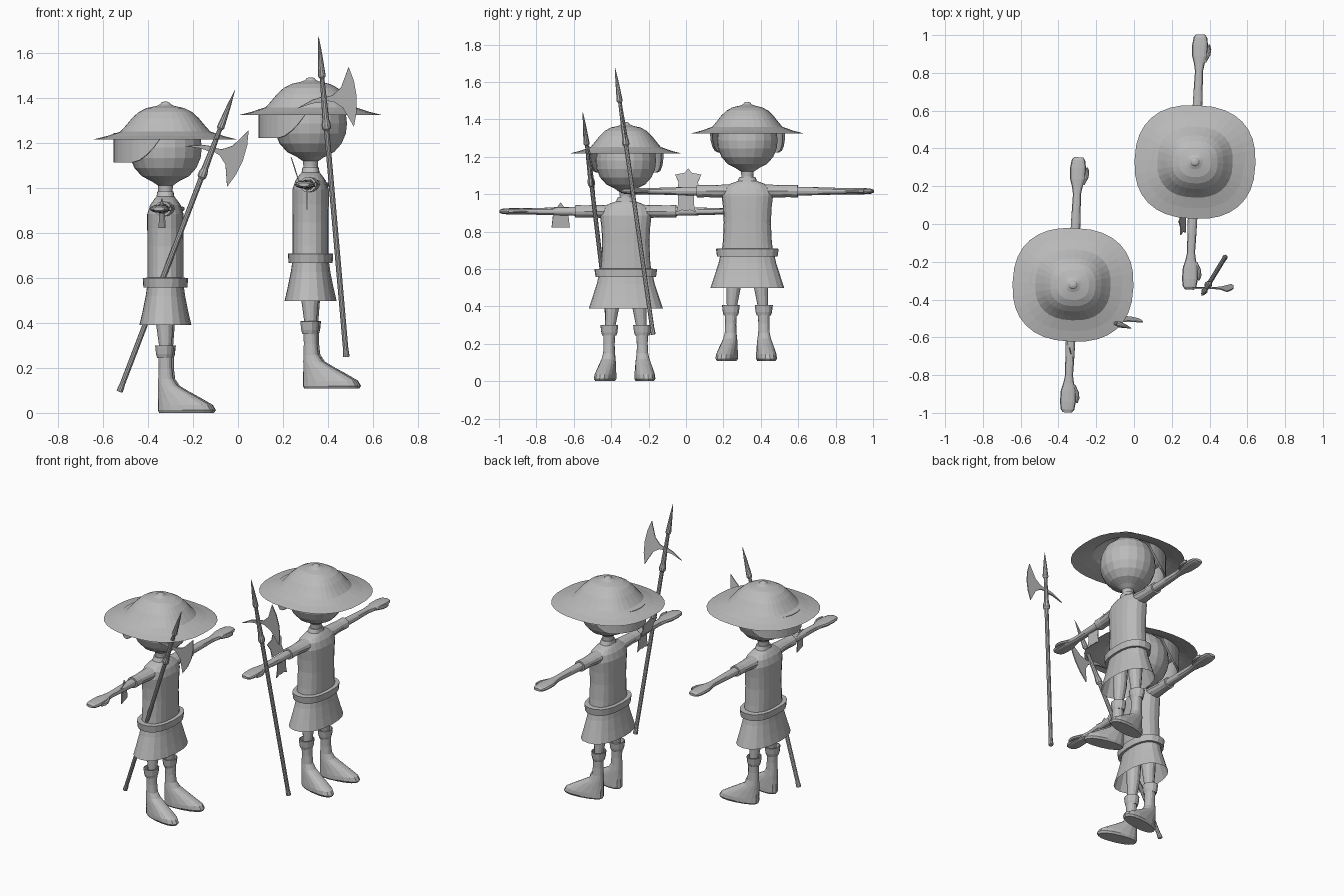
import bpy, bmesh, math
from mathutils import Vector, Matrix

if "Cube" in bpy.data.objects:
    bpy.data.objects.remove(bpy.data.objects["Cube"])

grey = bpy.data.materials.new("plain_grey")
grey.diffuse_color = (0.5, 0.5, 0.5, 1)
grey.use_nodes = True
grey.node_tree.nodes["Principled BSDF"].inputs["Base Color"].default_value = grey.diffuse_color


def make(name, bm, M, smooth=True, thick=0):
    bmesh.ops.recalc_face_normals(bm, faces=bm.faces)
    me = bpy.data.meshes.new(name)
    bm.to_mesh(me)
    bm.free()
    for f in me.polygons:
        f.use_smooth = False
    me.materials.append(grey)
    ob = bpy.data.objects.new(name, me)
    bpy.context.collection.objects.link(ob)
    ob.matrix_world = M
    if thick:
        mod = ob.modifiers.new("thickness", 'SOLIDIFY')
        mod.thickness = thick
        mod.offset = 0
    return ob


def loft(name, rings, M, axis='z', n=16, p=2.0, caps=(True, True), thick=0):
    """Skin superellipse rings (x, y, z, half width a, half width b)."""
    bm = bmesh.new()
    loops = []
    for x, y, z, a, b in rings:
        loop = []
        for i in range(n):
            t = 2 * math.pi * i / n
            c, s = math.cos(t), math.sin(t)
            u = a * math.copysign(abs(c) ** (2 / p), c)
            v = b * math.copysign(abs(s) ** (2 / p), s)
            off = Vector((u, v, 0)) if axis == 'z' else Vector((u, 0, v))
            loop.append(bm.verts.new(Vector((x, y, z)) + off))
        loops.append(loop)
    for l0, l1 in zip(loops, loops[1:]):
        for i in range(n):
            j = (i + 1) % n
            bm.faces.new((l0[i], l0[j], l1[j], l1[i]))
    if caps[0]:
        bm.faces.new(loops[0])
    if caps[1]:
        bm.faces.new(loops[-1])
    return make(name, bm, M, thick=thick)


def lathe(name, prof, M, n=16, p=2.0, ky=1.0, **kw):
    return loft(name, [(0, 0, z, r, r * ky) for r, z in prof], M, n=n, p=p, **kw)


def plate(name, pts, M, t=0.006):
    """Flat outline in local x/z, extruded along y."""
    bm = bmesh.new()
    f = bm.faces.new([bm.verts.new((x, -t / 2, z)) for x, z in pts])
    g = bmesh.ops.extrude_face_region(bm, geom=[f])["geom"]
    bmesh.ops.translate(bm, vec=(0, t, 0), verts=[v for v in g if isinstance(v, bmesh.types.BMVert)])
    return make(name, bm, M)


def figure(M):
    # wide hat with small knob
    lathe("hat", [(.32, 1.217), (.26, 1.232), (.20, 1.252), (.175, 1.28), (.15, 1.31),
                  (.12, 1.338), (.085, 1.356), (.04, 1.366), (.024, 1.373),
                  (.018, 1.381), (.008, 1.385)], M, n=32, p=2.4, ky=.94, caps=(False, True))
    # head and neck
    lathe("head", [(.036, .95), (.032, .99), (.034, 1.012), (.06, 1.03), (.105, 1.053),
                   (.138, 1.09), (.157, 1.135), (.162, 1.18), (.157, 1.225),
                   (.13, 1.285), (.08, 1.33), (.02, 1.345)], M, n=20)
    # hair wrapped around the back of the head
    bm = bmesh.new()
    prev = None
    for i in range(21):
        t = math.pi / 2 + math.pi * i / 20
        k = max(0, abs(t - math.pi) - .95) / (math.pi / 2 - .95)
        x, y = .215 * math.cos(t) - .01, .195 * math.sin(t)
        cur = [bm.verts.new((x, y, 1.245)), bm.verts.new((x, y, 1.115 + .11 * k ** 1.8))]
        if prev:
            bm.faces.new((prev[0], prev[1], cur[1], cur[0]))
        prev = cur
    make("hair", bm, M, thick=.012)
    # tunic, belt and skirt
    loft("tunic", [(0, 0, z, a, b) for z, a, b in [
        (.56, .08, .14), (.64, .08, .131), (.74, .08, .126), (.82, .081, .13),
        (.885, .081, .138), (.925, .068, .128), (.948, .052, .09),
        (.962, .04, .052), (.985, .036, .042)]], M, n=20, p=2.4)
    loft("belt", [(0, 0, z, a, b) for z, a, b in [
        (.56, .08, .13), (.558, .098, .162), (.6, .101, .168), (.602, .08, .13)]],
        M, n=20, p=2.4, caps=(False, False))
    loft("skirt", [(0, 0, z, a, b) for z, a, b in [
        (.575, .08, .143), (.52, .088, .155), (.45, .102, .178), (.39, .116, .198)]],
        M, n=20, p=2.3, caps=(True, False))
    for s in (-1, 1):
        # sleeve, arm with flat hand, thumb
        loft("sleeve", [(0, s * y, .908, a, b) for y, a, b in [
            (.08, .05, .036), (.15, .042, .034), (.22, .036, .032), (.27, .037, .034)]],
            M, axis='y', n=12)
        loft("arm", [(0, s * y, .908, a, b) for y, a, b in [
            (.25, .026, .024), (.38, .024, .021), (.48, .021, .018), (.52, .028, .017),
            (.56, .04, .018), (.62, .042, .017), (.66, .036, .014), (.676, .024, .008)]],
            M, axis='y', n=12, p=2.3)
        loft("thumb", [(x, s * y, .908, a, .010) for x, y, a in [
            (.025, .53, .012), (.045, .57, .012), (.05, .60, .010), (.048, .625, .004)]],
            M, axis='y', n=8)
        # leg, boot and flared cuff
        loft("leg", [(x, s * y, z, r, r) for x, y, z, r in [
            (0, .07, .57, .048), (0, .073, .40, .039), (.003, .082, .30, .028),
            (.006, .086, .18, .026)]], M, n=12)
        L = M @ Matrix.Translation((0, s * .088, 0)) @ Matrix.Rotation(s * math.radians(11), 4, 'Z')
        loft("boot", [(x, 0, z, a, b) for x, z, a, b in [
            (.095, 0, .120, .044), (.096, .012, .127, .052), (.09, .035, .120, .051),
            (.064, .065, .094, .046), (.037, .095, .066, .041), (.016, .12, .045, .036),
            (.006, .15, .034, .031), (.004, .20, .030, .029), (.003, .26, .031, .031)]],
            L, n=16, p=2.3)
        loft("boot_cuff", [(0, 0, z, r, r * 1.15) for z, r in [(.245, .031), (.262, .036), (.3, .040)]],
             L, n=12, caps=(False, False), thick=.006)


# halberd pole profile (radius, distance from foot) and blade outlines
POLE = [(.014, 0), (.014, .02), (.012, .03), (.012, 1.02), (.02, 1.03), (.02, 1.05), (.015, 1.07),
        (.010, 1.255), (.017, 1.265), (.015, 1.29), (.009, 1.37), (.001, 1.445)]
HALF = [(.005, .008), (.04, .014), (.08, .045), (.122, .135), (.14, .07)]
BLADE = HALF + [(.146, 0)] + [(x, -z) for x, z in reversed(HALF)]
SPIKE = [(-.005, .012), (-.05, .002), (-.12, -.03), (-.05, -.014), (-.005, -.014)]


def halberd(foot, tip, side):
    foot, tip = Vector(foot), Vector(tip)
    a = (tip - foot).normalized()
    d = Vector(side)
    d = (d - a * d.dot(a)).normalized()
    M = Matrix((d, a.cross(d), a)).transposed().to_4x4()
    M.translation = foot
    lathe("halberd_pole", POLE, M, n=10)
    H = M @ Matrix.Translation((0, 0, 1.162))
    plate("halberd_blade", BLADE, H)
    plate("halberd_spike", SPIKE, H, .008)


TURN = Matrix.Rotation(math.radians(-2.5), 4, 'Z')
figure(Matrix.Translation((-.323, -.322, 0)) @ TURN)
figure(Matrix.Translation((.323, .328, .108)) @ TURN)
halberd((-.527, -.39, .095), (-.015, -.551, 1.433), (1, .08, 0))
halberd((.482, -.176, .25), (.358, -.38, 1.678), (1, .02, 0))

# star topped cloth tags on the forearms: outline half, mirrored
FACE_X = Matrix.Rotation(math.radians(90), 4, 'Z')


def tag(name, half, loc, lean=0, turn=0):
    M = (Matrix.Translation(loc) @ Matrix.Rotation(math.radians(turn), 4, 'Z')
         @ FACE_X @ Matrix.Rotation(math.radians(lean), 4, 'X'))
    plate(name, half + [(-x, z) for x, z in reversed(half) if x], M, .005)


STAR = [(0, .06), (.02, .035), (.07, .025), (.052, -.015), (.058, -.06)]
CLOTH = [(.045, .06), (.042, 0), (.052, -.045), (.02, -.035), (0, -.04)]
tag("arm_tag", [(0, .065), (.018, .042), (.055, .038), (.042, 0), (.05, -.068)],
    (-.338, -.67, .89), turn=15)
tag("arm_tag_upper", STAR, (.255, .012, 1.08), lean=-18)
tag("arm_tag_lower", CLOTH, (.308, .0, .95))
